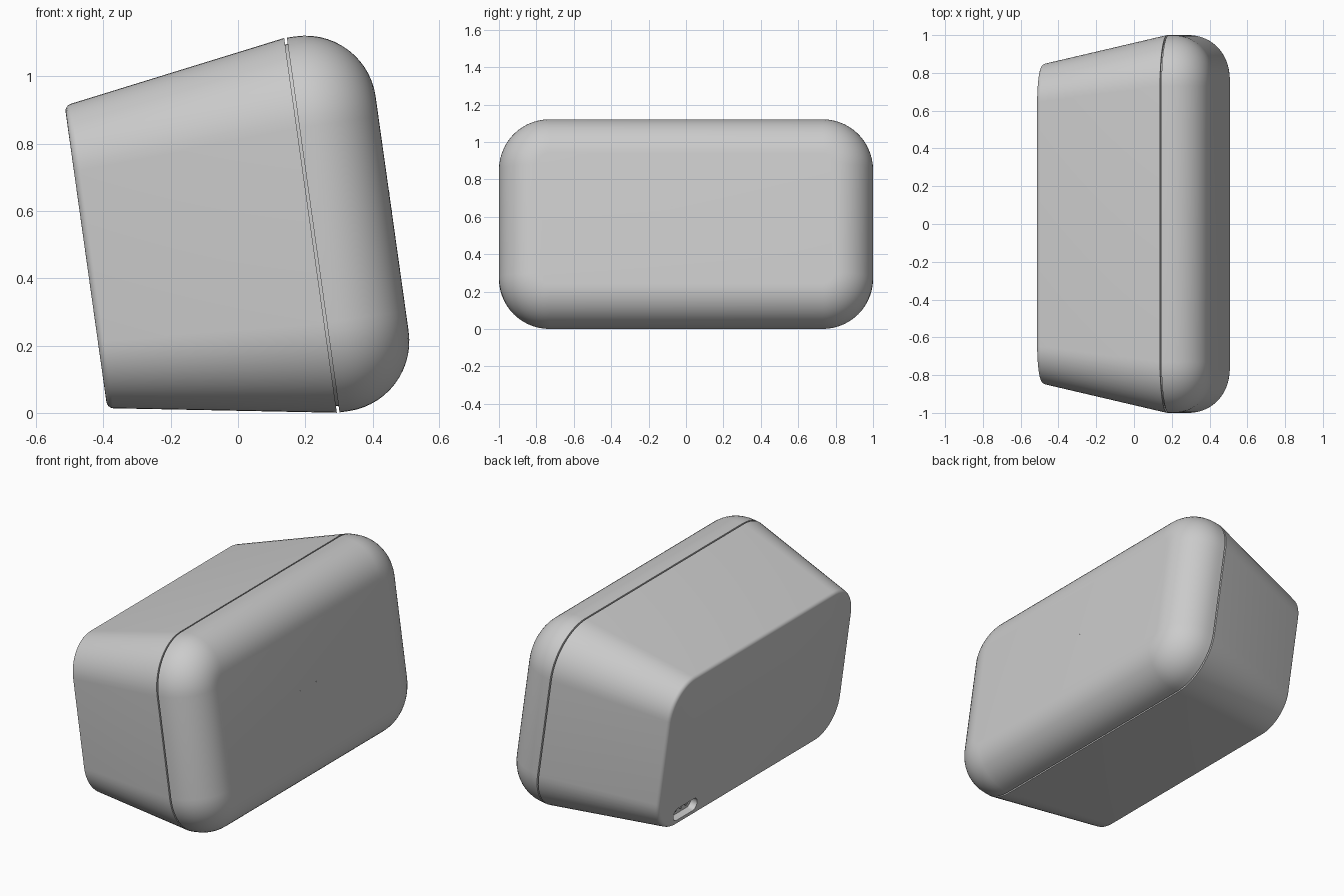
import bpy, bmesh
from math import sin, cos, pi, radians

if "Cube" in bpy.data.objects:
    bpy.data.objects.remove(bpy.data.objects["Cube"])

TILT = radians(8)
MID = 0.522                      # centre height along the tilted face


def place(a, y, b):
    """Tilted frame (depth a, width y, height b) to world."""
    return (a * cos(TILT) - b * sin(TILT), y, a * sin(TILT) + b * cos(TILT))


def ring(bm, a, w, h, r, y0=0.0, b0=MID, k=14):
    """Rounded rectangle of half-size w x h at depth a."""
    verts = []
    for q, (sy, sb) in enumerate(((1, 1), (-1, 1), (-1, -1), (1, -1))):
        for i in range(k + 1):
            t = (q + i / k) * pi / 2
            verts.append(bm.verts.new(place(
                a, y0 + sy * (w - r) + r * cos(t), b0 + sb * (h - r) + r * sin(t))))
    return verts


def skin(bm, rings):
    for p, q in zip(rings, rings[1:]):
        n = len(p)
        for i in range(n):
            j = (i + 1) % n
            bm.faces.new((p[i], p[j], q[j], q[i]))


def loop_edges(bm, verts):
    out = []
    for i, v in enumerate(verts):
        u = verts[(i + 1) % len(verts)]
        out.append(bm.edges.get((v, u)) or bm.edges.new((v, u)))
    return out


def finish(bm, name, angle=35):
    bmesh.ops.recalc_face_normals(bm, faces=bm.faces[:])
    me = bpy.data.meshes.new(name)
    bm.to_mesh(me)
    bm.free()
    ob = bpy.data.objects.new(name, me)
    bpy.context.collection.objects.link(ob)
    bpy.ops.object.select_all(action='DESELECT')
    ob.select_set(True)
    bpy.context.view_layer.objects.active = ob
    bpy.ops.object.shade_smooth_by_angle(angle=radians(angle))
    return ob


# Overall section sizes
BACK, SEAM, FRONT = -0.383, 0.291, 0.536
W, H, R = 1.0, 0.5625, 0.27
GAP, GROOVE, FILLET = 0.008, 0.02, 0.21

# Rear housing: tapered loft, softened back edge, lip into the seam groove
bm = bmesh.new()


def housing_ring(a, inset=0.0):
    t = (a - BACK) / (SEAM - BACK)
    return ring(bm, a, 0.845 + (W - 0.845) * t - inset,
                0.454 + (H - 0.454) * t - inset, 0.2 + (R - 0.2) * t - inset)


E = 0.018
rings = [housing_ring(BACK + E * (1 - cos(t)), E * (1 - sin(t)))
         for t in (i * pi / 8 for i in range(5))]
rings += [housing_ring(SEAM), housing_ring(SEAM, GROOVE), housing_ring(SEAM + GAP, GROOVE)]
skin(bm, rings)

# Charging recess in the back face
PY, PB, PW, PH = 0.575, 0.135, 0.11, 0.037
port = [ring(bm, BACK + d, PW - s, PH - s, PH - s - 0.001, PY, PB, 8)
        for d, s in ((0, 0), (0.04, 0.003))]
skin(bm, port)
bm.faces.new(port[1])
bmesh.ops.triangle_fill(bm, use_beauty=True,
                        edges=loop_edges(bm, rings[0]) + loop_edges(bm, port[0]))
finish(bm, "rear_housing")

# Front cover: big rounded edge and flat face
bm = bmesh.new()
start = SEAM + GAP
rings = [ring(bm, start, W - GROOVE, H - GROOVE, R - GROOVE), ring(bm, start, W, H, R)]
for i in range(15):
    t = i / 14 * pi / 2
    s = FILLET * (1 - cos(t))
    rings.append(ring(bm, FRONT - FILLET * (1 - sin(t)), W - s, H - s, R - s))
skin(bm, rings)
bm.faces.new(rings[-1])
finish(bm, "front_cover")


# Small pins: short round pegs along the depth axis
def pegs(name, spots, r, a0, a1):
    bm = bmesh.new()
    for y, b in spots:
        pair = [ring(bm, a, r, r, r * 0.98, y, b, 3) for a in (a0, a1)]
        skin(bm, pair)
        for p in pair:
            bm.faces.new(p)
    finish(bm, name)


pegs("charging_contacts", [(PY + d, PB) for d in (-0.05, 0, 0.05)], 0.008,
     BACK + 0.028, BACK + 0.042)
pegs("microphone_dots", [(s * 0.075, b) for s in (-1, 1) for b in (0.53, 0.585)], 0.003,
     FRONT - 0.004, FRONT + 0.001)
